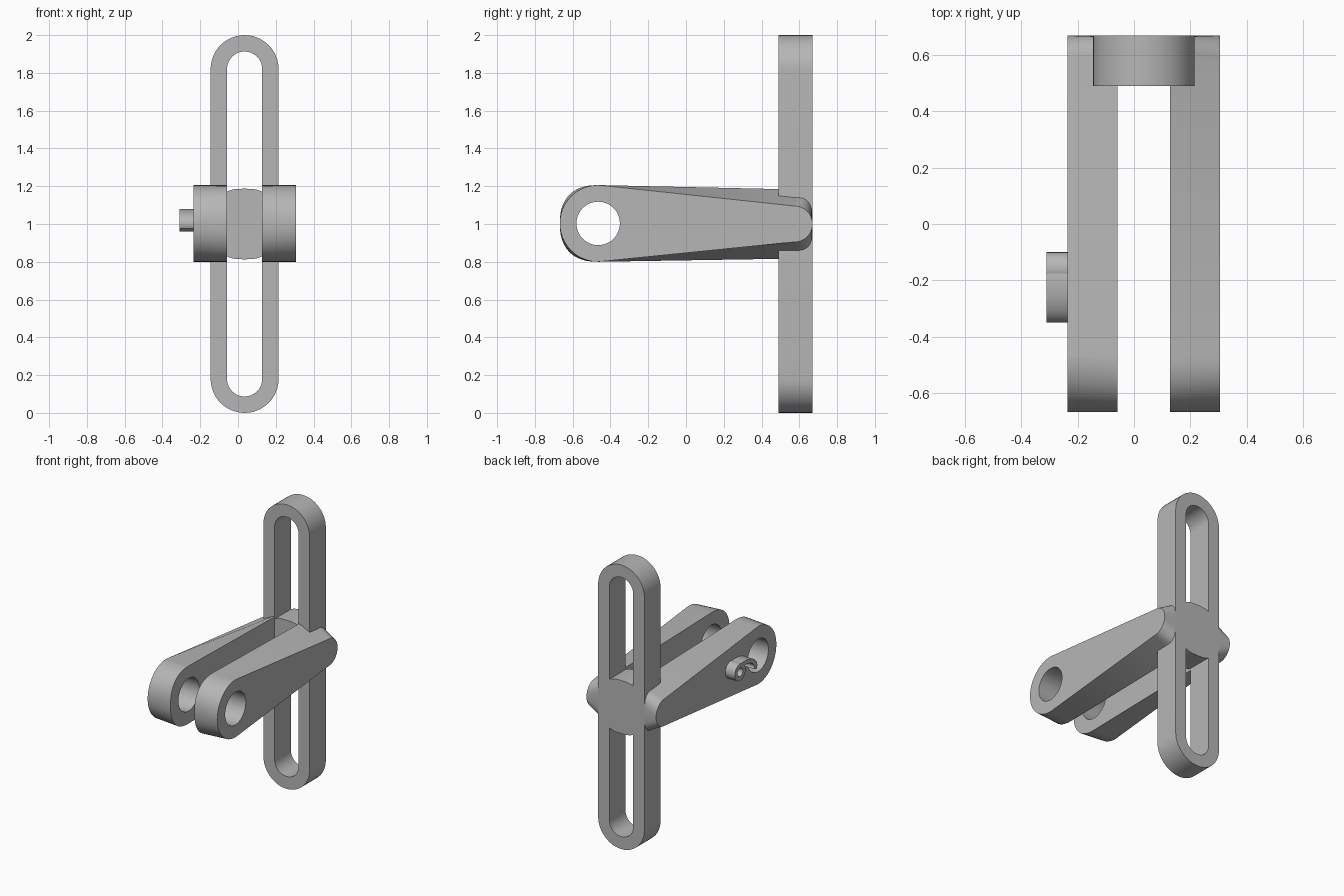
import bpy
import bmesh
from math import sin, cos, pi, copysign
from mathutils import Vector

if "Cube" in bpy.data.objects:
    bpy.data.objects.remove(bpy.data.objects["Cube"])

GREY = (0.47, 0.47, 0.47, 1)
metal = bpy.data.materials.new("plain grey")
metal.use_nodes = True
metal.diffuse_color = GREY
metal.node_tree.nodes["Principled BSDF"].inputs["Base Color"].default_value = GREY

MID = 0.035          # x of the symmetry plane
BACK, PLATE = 0.67, 0.49


def arc(cu, cv, ru, rv, start, end, power=2, n=24):
    """Points of a (super)elliptic arc, angles as multiples of pi."""
    pts = []
    for i in range(n + 1):
        t = pi * (start + (end - start) * i / n)
        c, s = cos(t), sin(t)
        pts.append((cu + ru * copysign(abs(c) ** (2 / power), c),
                    cv + rv * copysign(abs(s) ** (2 / power), s)))
    return pts


def loft(name, loop_a, loop_b):
    """Closed solid between two matching 3D loops."""
    bm = bmesh.new()
    a = [bm.verts.new(p) for p in loop_a]
    b = [bm.verts.new(p) for p in loop_b]
    bm.faces.new(a)
    bm.faces.new(b)
    for i in range(len(a)):
        j = (i + 1) % len(a)
        bm.faces.new((a[i], a[j], b[j], b[i]))
    bmesh.ops.recalc_face_normals(bm, faces=bm.faces)
    mesh = bpy.data.meshes.new(name)
    bm.to_mesh(mesh)
    bm.free()
    mesh.materials.append(metal)
    ob = bpy.data.objects.new(name, mesh)
    bpy.context.collection.objects.link(ob)
    return ob


def along_x(pts, x):
    return [(x, u, v) for u, v in pts]


def along_y(pts, y):
    return [(u, y, v) for u, v in pts]


def cut(ob, cutter):
    """Subtract the cutter, bake the result and remove the cutter."""
    cutter.hide_render = True
    mod = ob.modifiers.new("cut", "BOOLEAN")
    mod.operation, mod.solver, mod.object = "DIFFERENCE", "EXACT", cutter
    graph = bpy.context.evaluated_depsgraph_get()
    baked = bpy.data.meshes.new_from_object(ob.evaluated_get(graph))
    ob.modifiers.clear()
    ob.data = baked
    bpy.data.objects.remove(cutter)


def stadium(r):
    return arc(MID, 1.82, r, r, 0, 1) + arc(MID, 0.18, r, r, 1, 2)


def circle(u, v, r):
    return arc(u, v, r, r, 0, 2, n=48)[:-1]


parts = []

# Upright slotted plate
plate = loft("slotted_plate", along_y(stadium(0.18), PLATE), along_y(stadium(0.18), BACK))
slot = stadium(0.093)
cut(plate, loft("slot_cutter", along_y(slot, PLATE - 0.1), along_y(slot, BACK + 0.1)))
parts.append(plate)

# Bridge that fills the middle of the slot
bridge = arc(MID, 1.0, 0.15, 0.187, 0, 2, power=3, n=48)[:-1]
parts.append(loft("centre_bridge", along_y(bridge, PLATE), along_y(bridge, BACK)))

# Two tapering arms: small rounded tail outside, deep square tail inside
outer = arc(-0.465, 1.003, 0.203, 0.203, 0.5, 1.5) + arc(0.575, 1.0, 0.095, 0.095, -0.5, 0.5)
inner = arc(-0.465, 1.003, 0.203, 0.203, 0.5, 1.5, power=2.4) \
    + arc(0.575, 1.0, 0.095, 0.183, -0.5, 0.5, power=5)
eye = circle(-0.465, 1.003, 0.115)
for side, name in ((1, "left_arm"), (-1, "right_arm")):
    x_in, x_out = MID + side * 0.093, MID + side * 0.271
    arm = loft(name, along_x(inner, x_in), along_x(outer, x_out))
    cut(arm, loft("eye_cutter", along_x(eye, x_in - side * 0.05), along_x(eye, x_out + side * 0.05)))
    parts.append(arm)

# Small ring and curled hook standing on the right arm
X0, X1 = -0.225, -0.31
ring = circle(-0.16, 1.02, 0.06)
boss = loft("boss_ring", along_x(ring, X0), along_x(ring, X1))
bore = circle(-0.16, 1.02, 0.03)
cut(boss, loft("bore_cutter", along_x(bore, X0 + 0.05), along_x(bore, X1 - 0.05)))
parts.append(boss)
hook = arc(-0.21, 1.0, 0.14, 0.08, 0.4, 1.1) + arc(-0.21, 1.0, 0.108, 0.05, 1.1, 0.4)
parts.append(loft("boss_hook", along_x(hook, X0), along_x(hook, X1)))

# Smooth the curved walls, keep the rims crisp
bpy.ops.object.select_all(action="DESELECT")
for ob in parts:
    ob.select_set(True)
bpy.context.view_layer.objects.active = parts[0]
bpy.ops.object.shade_smooth_by_angle(angle=pi / 7)
